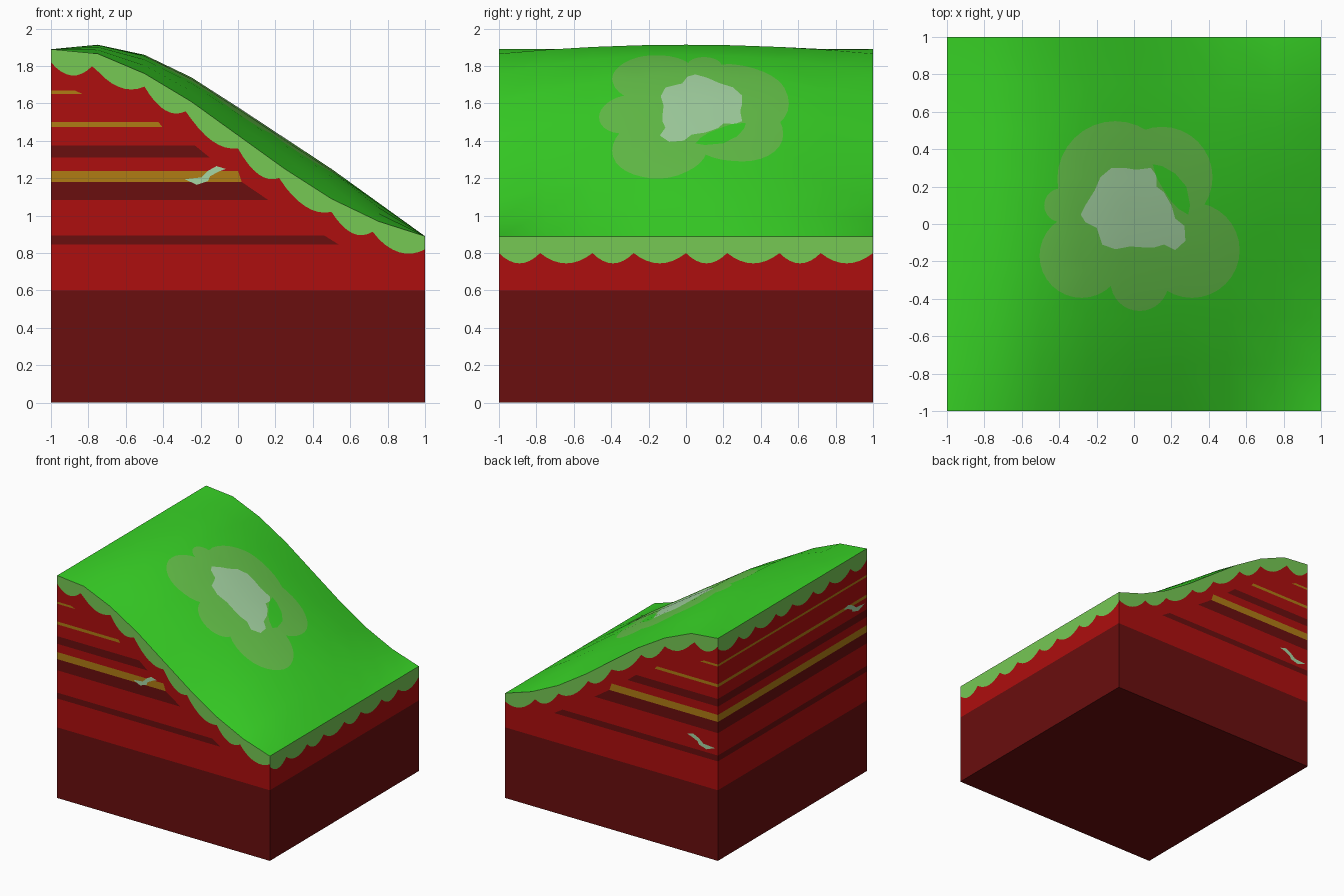
import bpy
import math
from mathutils import Vector
from mathutils.geometry import delaunay_2d_cdt

if "Cube" in bpy.data.objects:
    bpy.data.objects.remove(bpy.data.objects["Cube"])


def material(name, r, g, b):
    lin = [((c / 255 + 0.055) / 1.055) ** 2.4 if c > 10 else c / 255 / 12.92 for c in (r, g, b)]
    m = bpy.data.materials.new(name)
    m.diffuse_color = (*lin, 1)
    m.use_nodes = True
    m.node_tree.nodes["Principled BSDF"].inputs["Base Color"].default_value = m.diffuse_color
    return m


MATS = [material("grass green", 56, 212, 38), material("light turf", 118, 200, 84),
        material("pale grass patch", 102, 196, 74), material("mint", 166, 214, 164),
        material("red earth", 174, 14, 14), material("dark red earth", 106, 14, 14),
        material("gold seam", 176, 124, 20)]
GRASS, TURF, PATCH, MINT, RED, DARK, GOLD = range(7)

# Hill profile: height along the front/back edges, and extra bulge in the middle
XS = [-1 + 0.25 * i for i in range(9)]
EDGE = [1.89, 1.866, 1.76, 1.61, 1.43, 1.25, 1.09, 0.97, 0.89]
BULGE = [0, 0.048, 0.1, 0.13, 0.15, 0.165, 0.16, 0.1, 0]


def lerp(table, x):
    f = min(max((x + 1) / 0.25, 0), 8)
    i = min(int(f), 7)
    return table[i] + (table[i + 1] - table[i]) * (f - i)


ROUND = [1 - y * y for y in XS]


def edge(x):
    return lerp(EDGE, x)


def height(x, y):
    return edge(x) + lerp(BULGE, x) * lerp(ROUND, y)


def inside(p, poly):
    hit = False
    for (x1, y1), (x2, y2) in zip(poly, poly[1:] + poly[:1]):
        if (y1 > p[1]) != (y2 > p[1]) and p[0] < x1 + (x2 - x1) * (p[1] - y1) / (y2 - y1):
            hit = not hit
    return hit


def inlay(name, shapes, place, flip=False):
    """Cut overlapping flat shapes into one sheet; the last shape on top wins."""
    pts, edges = [], []
    for _, poly in shapes:
        n = len(pts)
        pts += [Vector(p) for p in poly]
        edges += [(n + i, n + (i + 1) % len(poly)) for i in range(len(poly))]
    verts, _, tris, *_ = delaunay_2d_cdt(pts, edges, [], 0, 1e-5)
    faces, mats = [], []
    for t in tris:
        a, b, c = (verts[i] for i in t)
        area = (b - a).cross(c - a)
        mid = (a + b + c) / 3
        found = [m for m, poly in shapes if inside(mid, poly)]
        if found and abs(area) > 1e-8:
            faces.append(tuple(t) if (area > 0) != flip else tuple(reversed(t)))
            mats.append(found[-1])
    me = bpy.data.meshes.new(name)
    me.from_pydata([place(v.x, v.y) for v in verts], [], faces)
    for m in MATS:
        me.materials.append(m)
    for p, m in zip(me.polygons, mats):
        p.material_index = m
    me.update()
    ob = bpy.data.objects.new(name, me)
    bpy.context.collection.objects.link(ob)
    return ob


def circle(x, y, r, n=32):
    return [(x + r * math.cos(math.tau * i / n), y + r * math.sin(math.tau * i / n)) for i in range(n)]


# Grassy hill top with pale lobed patch, mint core and a green sliver
top = [(GRASS, [(x, y), (x + .25, y), (x + .25, y + .25), (x, y + .25)])
       for x in XS[:-1] for y in XS[:-1]]
for lobe in [(0, 0, .35), (-.1, .24, .31), (.15, .25, .27), (.31, -.14, .255),
             (.03, -.31, .155), (-.28, -.17, .225), (-.39, .1, .09)]:
    top.append((PATCH, circle(*lobe)))
top.append((MINT, [(-.285, .05), (-.26, .10), (-.21, .18), (-.18, .25), (-.12, .30), (-.05, .30),
                   (.01, .29), (.09, .30), (.12, .26), (.12, .2), (.16, .17), (.2, .1), (.22, .03),
                   (.27, -.01), (.275, -.09), (.22, -.14), (.16, -.11), (.11, -.125), (.05, -.125),
                   (-.02, -.12), (-.1, -.135), (-.17, -.11), (-.2, -.02), (-.26, .01)]))
top.append((GRASS, [(.1, .32), (.15, .31), (.22, .27), (.28, .2), (.3, .1), (.29, .05),
                    (.24, .08), (.2, .12), (.16, .18), (.12, .25)]))
hill = inlay("hill_top", top, lambda x, y: (x, y, height(x, y)))


def slope_normal(x, y, d=0.2):
    x0, x1, y0, y1 = max(x - d, -1), min(x + d, 1), max(y - d, -1), min(y + d, 1)
    return Vector((-(height(x1, y) - height(x0, y)) / (x1 - x0),
                   -(height(x, y1) - height(x, y0)) / (y1 - y0), 1)).normalized()


# Smooth shading that ignores the patch cuts
for p in hill.data.polygons:
    p.use_smooth = True
hill.data.normals_split_custom_set_from_vertices(
    [slope_normal(v.co.x, v.co.y) for v in hill.data.vertices])

# Earth walls: scalloped turf on top, seams, dark base
CUSPS = [-1, -.78, -.5, -.28, 0, .22, .5, .72, 1]
SEAMS = [(GOLD, 1.65, 1.668, -.83, -.87), (GOLD, 1.475, 1.5, -.405, -.425),
         (DARK, 1.31, 1.375, -.15, -.23), (GOLD, 1.18, 1.24, .02, 0),
         (DARK, 1.085, 1.18, .16, .02), (DARK, .845, .895, .54, .46)]
STONE = [(-.11, -.015), (-.045, -.045), (.015, -.025), (.025, 0), (.07, .025), (.11, .04),
         (.06, .055), (.015, .03), (-.02, -.005)]


def wall(name, rim, drop, dip, seams, stone, place, flip):
    line = [(u, rim(u)) for u in XS]
    scallop = []
    for a, b in zip(CUSPS, CUSPS[1:]):
        for k in range(8):
            t = k / 8
            u = a + (b - a) * t
            scallop.append((u, rim(u) - drop - dip * 4 * t * (1 - t)))
    scallop.append((1, rim(1) - drop))
    shapes = [(RED, [(-1, 0), (1, 0)] + line[::-1]),
              (DARK, [(-1, 0), (1, 0), (1, .6), (-1, .6)])]
    for m, z0, z1, u0, u1 in seams:
        shapes.append((m, [(-1, z0), (u0, z0), (u1, z1), (-1, z1)]))
    if stone:
        cu, cz, s = stone
        shapes.append((MINT, [(cu + s * u, cz + z) for u, z in STONE]))
    shapes.append((TURF, scallop + line[::-1]))
    return inlay(name, shapes, place, flip)


full = [(m, z0, z1, 1, 1) for m, z0, z1, _, _ in SEAMS]
wall("front_wall", edge, .07, .06, SEAMS, (-.175, 1.21, 1), lambda u, z: (u, -1, z), False)
wall("back_wall", edge, .07, .06, SEAMS, (-.84, .965, 1.2), lambda u, z: (u, 1, z), True)
wall("left_wall", lambda u: 1.89, .09, .055, full, (-.83, 1.45, 1.3), lambda u, z: (-1, u, z), True)
wall("right_wall", lambda u: .89, .09, .055, [], None, lambda u, z: (1, u, z), False)

# Underside
inlay("underside", [(DARK, [(-1, -1), (1, -1), (1, 1), (-1, 1)])], lambda x, y: (x, y, 0), True)
